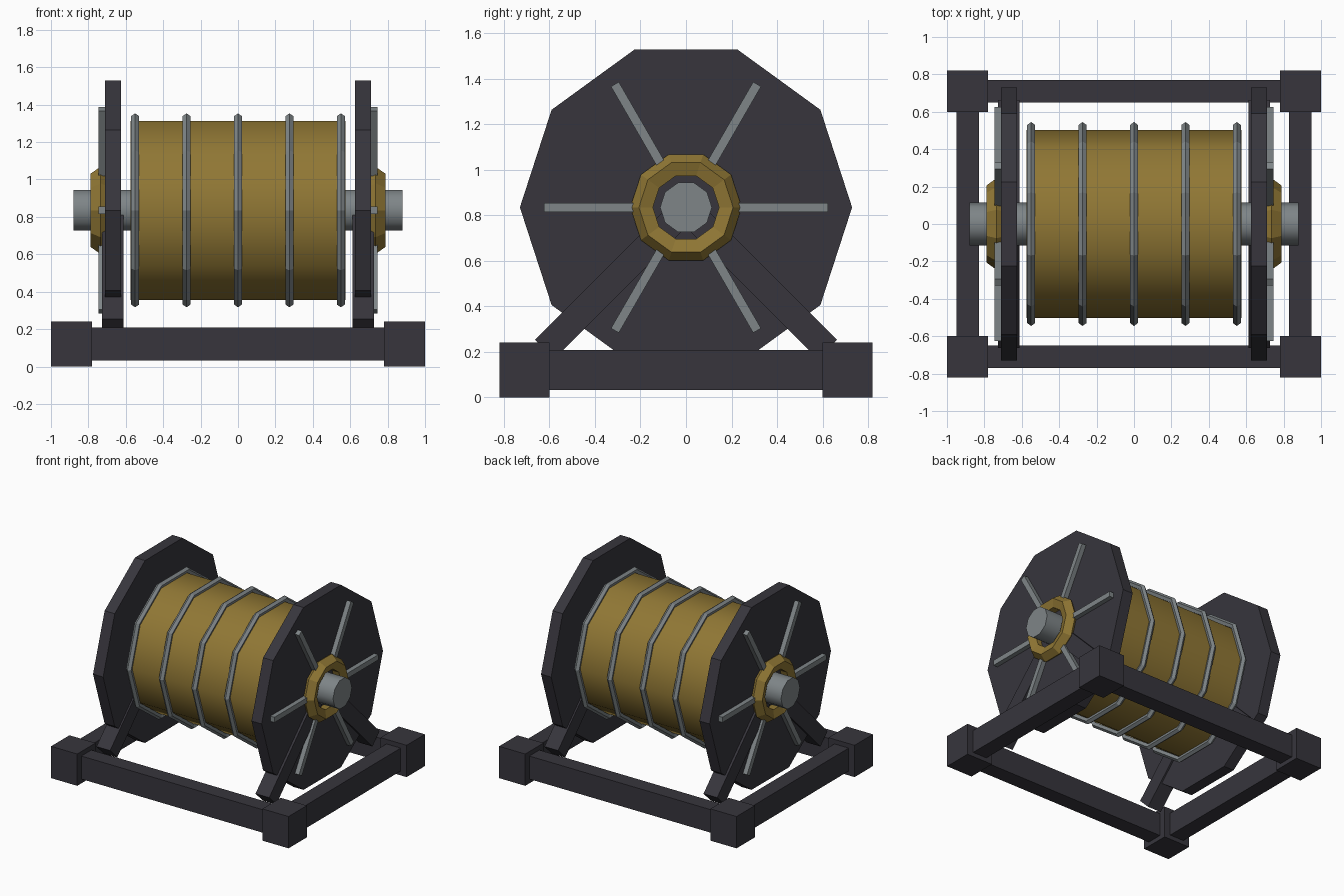
import bpy, bmesh, math
from mathutils import Matrix, Vector

if "Cube" in bpy.data.objects:
    bpy.data.objects.remove(bpy.data.objects["Cube"])

CZ = 0.835   # axle height
SIDES = 10


def mat(name, rgb):
    m = bpy.data.materials.new(name)
    m.diffuse_color = (*rgb, 1)
    m.use_nodes = True
    m.node_tree.nodes["Principled BSDF"].inputs["Base Color"].default_value = m.diffuse_color
    return m


DARK = mat("dark_frame", (0.038, 0.036, 0.046))
GOLD = mat("brass", (0.28, 0.185, 0.035))
GREY = mat("steel", (0.21, 0.235, 0.245))


def finish(bm, name, material):
    bmesh.ops.recalc_face_normals(bm, faces=bm.faces)
    me = bpy.data.meshes.new(name)
    bm.to_mesh(me)
    bm.free()
    me.materials.append(material)
    ob = bpy.data.objects.new(name, me)
    bpy.context.collection.objects.link(ob)
    return ob


def box(name, center, size, material, rot=None):
    bm = bmesh.new()
    m = Matrix.Translation(center) @ (rot or Matrix()) @ Matrix.Diagonal((*size, 1))
    bmesh.ops.create_cube(bm, size=1, matrix=m)
    return finish(bm, name, material)


def lathe(name, profile, material, closed=False, smooth=False):
    """Spin (x, radius) points round the axle; open profiles get end caps."""
    bm = bmesh.new()
    loops = []
    for x, r in profile:
        loops.append([bm.verts.new((x, r * math.cos(a), CZ + r * math.sin(a)))
                      for a in (math.tau * k / SIDES for k in range(SIDES))])
    n = len(loops)
    for i in range(n if closed else n - 1):
        a, b = loops[i], loops[(i + 1) % n]
        for k in range(SIDES):
            j = (k + 1) % SIDES
            bm.faces.new((a[k], a[j], b[j], b[k])).smooth = smooth
    if not closed:
        bm.faces.new(loops[0])
        bm.faces.new(loops[-1])
    return finish(bm, name, material)


def torus(name, x, major, minor, material, segs=5):
    pts = [(x + minor * math.sin(math.tau * i / segs),
            major + minor * math.cos(math.tau * i / segs)) for i in range(segs)]
    return lathe(name, pts, material, closed=True)


# drum, axle and drum bands
lathe("drum", [(-0.575, 0.503), (0.575, 0.503)], GOLD, smooth=True)
lathe("axle", [(-0.88, 0.114), (0.88, 0.114)], GREY, smooth=True)
for i in range(5):
    torus(f"drum_band_{i + 1}", -0.55 + 0.275 * i, 0.523, 0.022, GREY)

for sx, side in ((-1, "left"), (1, "right")):
    # end flange with hub ring and spokes
    lathe(f"{side}_flange", [(sx * 0.625, 0.73), (sx * 0.71, 0.73)], DARK)
    torus(f"{side}_hub_ring", sx * 0.735, 0.19, 0.055, GOLD)
    for k in range(6):
        a = math.tau * k / 6
        c = Vector((sx * 0.72, 0.425 * math.cos(a), CZ + 0.425 * math.sin(a)))
        box(f"{side}_spoke_{k + 1}", c, (0.05, 0.4, 0.04), GREY,
            Matrix.Rotation(a, 4, 'X'))
    # side rail of the base
    box(f"{side}_base_rail", (sx * 0.89, 0, 0.12), (0.12, 1.3, 0.175), DARK)
    for sy, end in ((-1, "front"), (1, "back")):
        # slanted strut and corner block
        box(f"{side}_{end}_strut", (sx * 0.67, sy * 0.31, CZ - 0.313),
            (0.115, 0.88, 0.12), DARK, Matrix.Rotation(-sy * math.pi / 4, 4, 'X'))
        box(f"{side}_{end}_corner_block", (sx * 0.89, sy * 0.71, 0.121),
            (0.22, 0.22, 0.242), DARK)

# long rails of the base
for sy, end in ((-1, "front"), (1, "back")):
    box(f"{end}_base_rail", (0, sy * 0.71, 0.12), (1.6, 0.12, 0.175), DARK)
